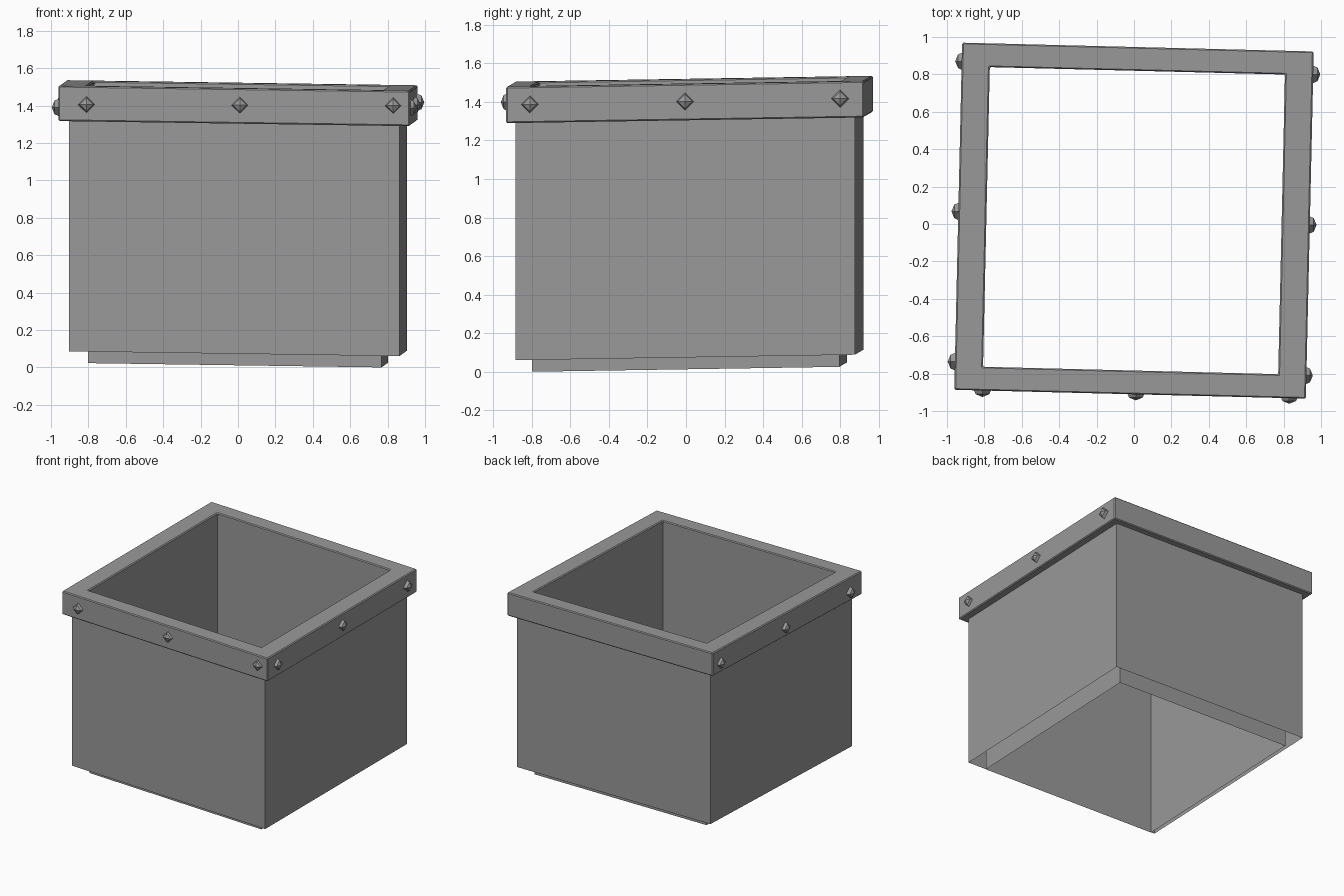
import bpy, bmesh
from mathutils import Matrix, Vector

cube = bpy.data.objects.get("Cube")
if cube:
    bpy.data.objects.remove(cube, do_unlink=True)

grey = bpy.data.materials.new("stone_grey")
grey.use_nodes = True
grey.diffuse_color = (0.32, 0.32, 0.32, 1)
grey.node_tree.nodes["Principled BSDF"].inputs["Base Color"].default_value = grey.diffuse_color

# Slight twist and slope shared by the whole planter; walls stay upright
LEAN = Matrix(((1, 0.0226, 0, 0), (-0.025, 1, 0, 0.018),
               (-0.0145, 0.016, 1, 0), (0, 0, 0, 1)))


def add_object(name, bm):
    bmesh.ops.recalc_face_normals(bm, faces=bm.faces)
    mesh = bpy.data.meshes.new(name)
    bm.to_mesh(mesh)
    bm.free()
    mesh.materials.append(grey)
    obj = bpy.data.objects.new(name, mesh)
    bpy.context.collection.objects.link(obj)
    return obj


def loop(bm, hx, hy, z):
    corners = ((-1, -1), (1, -1), (1, 1), (-1, 1))
    return [bm.verts.new(LEAN @ Vector((sx * hx, sy * hy, z))) for sx, sy in corners]


def bridge(bm, a, b):
    for i in range(4):
        j = (i + 1) % 4
        bm.faces.new((a[i], a[j], b[j], b[i]))


def open_walls(name, hx, hy, low, high):
    bm = bmesh.new()
    bridge(bm, loop(bm, hx, hy, low), loop(bm, hx, hy, high))
    return add_object(name, bm)


# Thin outer shell and inner liner, both open at top and bottom
open_walls("outer_shell", 0.8825, 0.88, 0.087, 1.4)
open_walls("inner_liner", 0.785, 0.797, 0.024, 1.49)

# Square rim with softened edges
bm = bmesh.new()
rings = [loop(bm, hx, hy, z) for hx, hy, z in (
    (0.94, 0.928, 1.318), (0.94, 0.928, 1.507), (0.789, 0.801, 1.507), (0.789, 0.801, 1.318))]
for k in range(4):
    bridge(bm, rings[k], rings[(k + 1) % 4])
rim = add_object("rim", bm)
bevel = rim.modifiers.new("soft_edges", 'BEVEL')
bevel.width = 0.007
bevel.segments = 1


def stud(name, centre, axis):
    bm = bmesh.new()
    bmesh.ops.create_uvsphere(bm, u_segments=4, v_segments=4, radius=0.052)
    turn = Vector((0, 0, 1)).rotation_difference(Vector(axis)).to_matrix().to_4x4()
    bm.transform(Matrix.Translation(centre) @ turn)
    add_object(name, bm)


# Faceted studs on three sides of the rim, none at the back
for i, t in enumerate((-1, 0, 1)):
    stud(f"front_stud_{i + 1}", (0.01 + 0.82 * t, -0.891 - 0.018 * t, 1.402 - 0.003 * t), (0, -1, 0))
    stud(f"right_stud_{i + 1}", (0.924 + 0.02 * t, -0.005 + 0.805 * t, 1.402 + 0.015 * t), (1, 0, 0))
    stud(f"left_stud_{i + 1}", (-0.924 + 0.02 * t, 0.067 + 0.803 * t, 1.405 + 0.015 * t), (-1, 0, 0))
